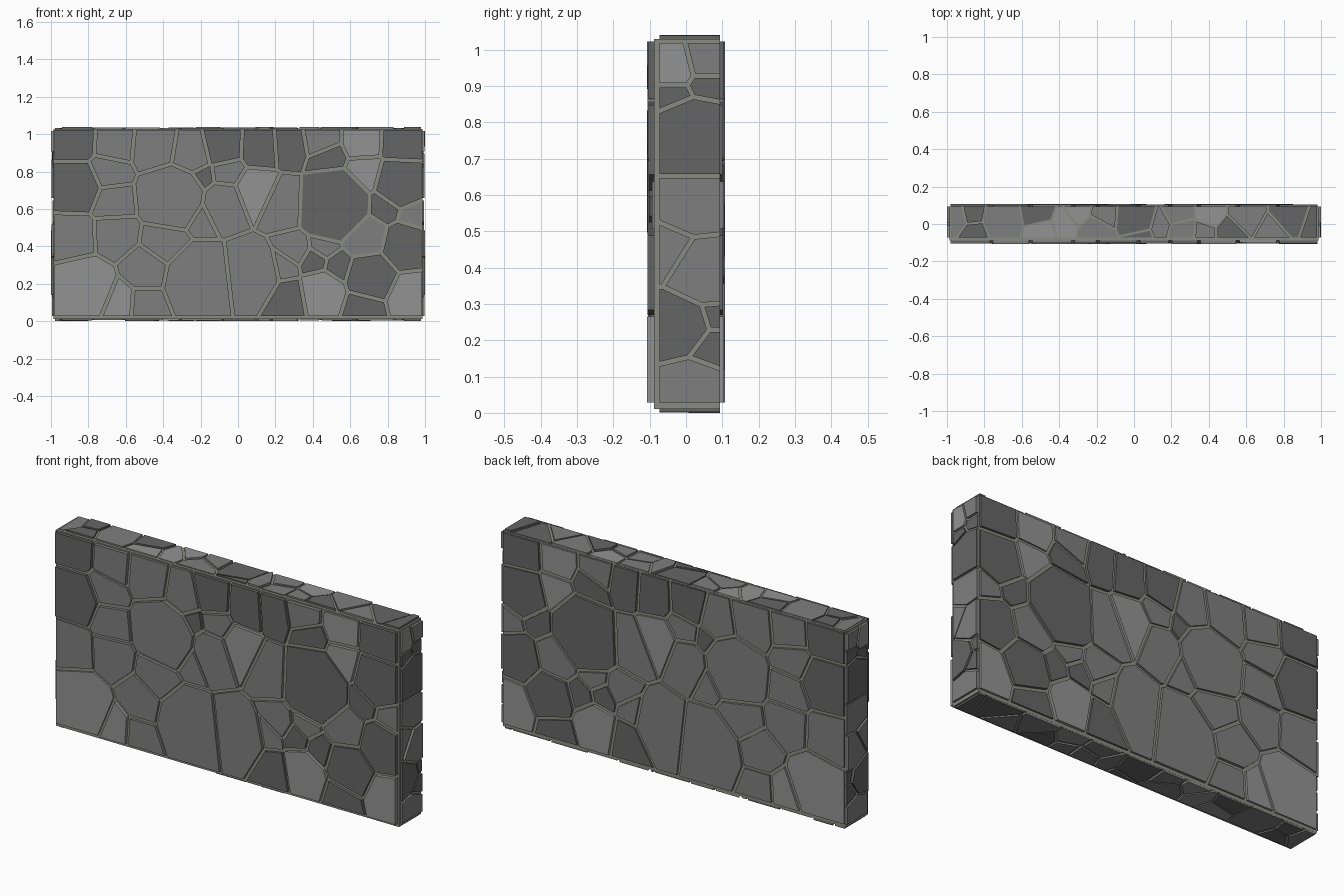
import bpy, bmesh, random
from mathutils import Vector

if "Cube" in bpy.data.objects:
    bpy.data.objects.remove(bpy.data.objects["Cube"])

random.seed(4)


def material(name, v, b=None):
    m = bpy.data.materials.new(name)
    m.diffuse_color = (v, v, v if b is None else b, 1)
    m.use_nodes = True
    m.node_tree.nodes["Principled BSDF"].inputs["Base Color"].default_value = m.diffuse_color
    return m


GREYS = [material("dark_stone", 0.13), material("mid_stone", 0.21), material("light_stone", 0.29)]
MORTAR = material("mortar", 0.26, 0.23)


def clip(poly, n, d):
    """Keep the part of a convex polygon where p.n <= d."""
    out = []
    for a, b in zip(poly, poly[1:] + poly[:1]):
        da, db = a.dot(n) - d, b.dot(n) - d
        if da <= 0:
            out.append(a)
        if da * db < 0:
            out.append(a + (b - a) * (da / (da - db)))
    return out


def cells(seeds, rect, gap):
    """Weighted cells around (u, v, radius) seeds, shrunk to leave mortar joints."""
    u0, v0, u1, v1 = rect
    for i, (u, v, r) in enumerate(seeds):
        p = Vector((u, v))
        poly = [Vector(c) for c in ((u0, v0), (u1, v0), (u1, v1), (u0, v1))]
        for j, (s, t, q) in enumerate(seeds):
            if i != j and poly:
                n = Vector((s, t)) - p
                length = n.length
                n.normalize()
                m = length / 2 + (r * r - q * q) / (2 * length)
                poly = clip(poly, n, p.dot(n) + m - gap)
        if len(poly) > 2:
            yield poly


def stones(name, seeds, rect, gap, place, low, high, mid, through=0.03):
    """Prisms standing proud of the mortar on both opposite sides."""
    bm = bmesh.new()
    for poly in cells(seeds, rect, gap):
        shade = random.choice((0, 0, 1, 1, 2))
        for a, b in ((random.uniform(*low), mid[0] + through),
                     (mid[1] - through, random.uniform(*high))):
            rings = [[bm.verts.new(place(p.x, p.y, h)) for p in poly] for h in (a, b)]
            faces = [bm.faces.new(rings[0]), bm.faces.new(rings[1][::-1])]
            k = len(poly)
            for i in range(k):
                j = (i + 1) % k
                faces.append(bm.faces.new((rings[0][i], rings[1][i], rings[1][j], rings[0][j])))
            for f in faces:
                f.material_index = shade
    bmesh.ops.recalc_face_normals(bm, faces=bm.faces)
    me = bpy.data.meshes.new(name)
    bm.to_mesh(me)
    bm.free()
    for m in GREYS:
        me.materials.append(m)
    bpy.context.collection.objects.link(bpy.data.objects.new(name, me))


# Mortar core
bpy.ops.mesh.primitive_cube_add(size=1, location=(0, 0.003, 0.52))
core = bpy.context.object
core.name = "mortar_core"
core.scale = (1.974, 0.181, 1.018)
core.data.materials.append(MORTAR)

# Large stones on the front and back faces: left half, then right half
left = [(-.87, .96, .10), (-.66, .95, .10), (-.44, .93, .12), (-.87, .72, .13), (-.69, .80, .09),
        (-.67, .64, .09), (-.88, .45, .11), (-.66, .46, .10), (-.36, .67, .17), (-.26, .90, .11),
        (-.40, .42, .09), (-.82, .18, .16), (-.50, .28, .10), (-.65, .11, .09), (-.50, .10, .07),
        (-.20, .22, .18), (-.20, .78, .05), (-.20, .57, .04), (-.08, .63, .10), (-.09, .94, .10)]
right = [(.06, .25, .15), (.10, .70, .10), (-.06, .80, .06), (.12, .93, .09), (.27, .94, .08),
         (.25, .63, .11), (.51, .62, .19), (.44, .97, .07), (.48, .87, .06), (.67, .96, .08),
         (.68, .79, .08), (.88, .95, .10), (.87, .74, .13), (.78, .61, .07), (.94, .57, .06),
         (.68, .45, .11), (.89, .40, .12), (.71, .24, .13), (.92, .14, .11), (.67, .08, .09),
         (.45, .15, .12), (.28, .12, .09), (.25, .29, .05), (.31, .38, .06), (.41, .32, .06),
         (.46, .40, .06), (.54, .29, .07)]
stones("face_stones", left + right, (-.98, .028, .98, 1.023), .009,
       lambda u, v, h: (u, h, v), (-.108, -.094), (.101, .108), (-.087, .093))

# Narrow stones capping the two ends
ends = [(.05, .98, .07), (-.03, .96, .07), (.05, .91, .05), (-.03, .87, .05), (.02, .75, .12),
        (.02, .58, .10), (-.04, .44, .08), (.04, .39, .10), (-.03, .24, .10), (.05, .265, .05),
        (.05, .18, .06), (.01, .07, .09)]
stones("end_stones", ends, (-.073, .028, .093, 1.018), .006,
       lambda u, v, h: (h, u, v), (-1.0, -.991), (.991, 1.0), (-.987, .987))

# Narrow stones along the top and underside
caps = [(-.95, .03, .05), (-.86, .05, .05), (-.85, -.04, .05), (-.70, .02, .10), (-.52, .05, .08),
        (-.50, -.04, .08), (-.38, 0, .06), (-.30, .06, .05), (-.20, -.04, .08), (-.15, .05, .07),
        (0, .04, .10), (.02, -.05, .05), (.15, 0, .05), (.24, .05, .07), (.26, -.03, .07),
        (.41, .05, .07), (.38, -.04, .06), (.60, .04, .09), (.52, -.04, .08), (.74, -.04, .08),
        (.83, .04, .09), (.95, 0, .05)]
stones("cap_stones", caps, (-.978, -.073, .978, .093), .006,
       lambda u, v, h: (u, v, h), (0, .008), (1.032, 1.04), (.011, 1.029))
